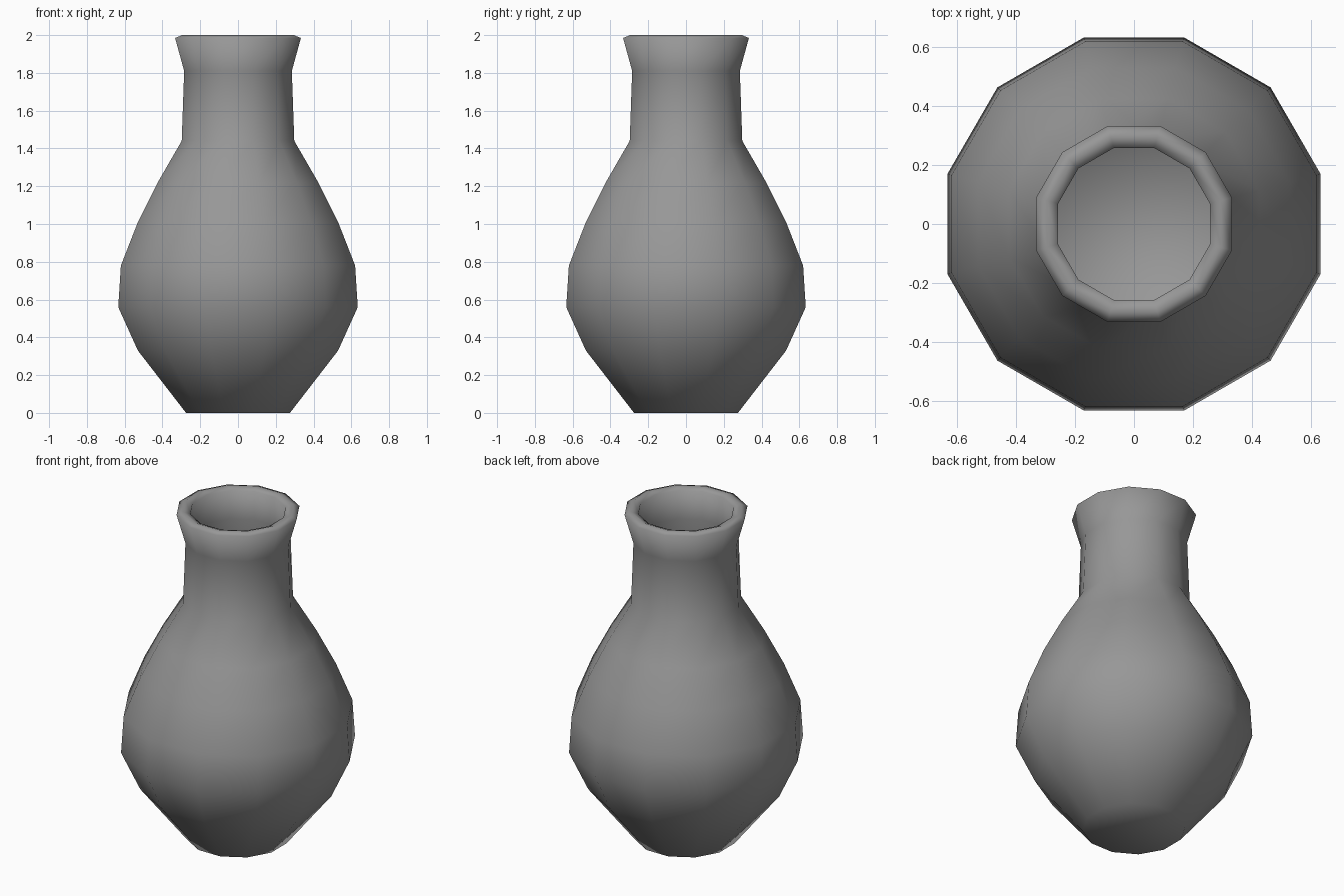
import bpy, bmesh, math

cube = bpy.data.objects.get("Cube")
if cube:
    bpy.data.objects.remove(cube, do_unlink=True)

SIDES = 12
APOTHEM = math.cos(math.pi / SIDES)

# Half-widths across flats and heights: outside, up over the lip, down inside
outside = [(0.275, 0), (0.53, 0.33), (0.634, 0.56), (0.62, 0.78), (0.53, 1.01),
           (0.425, 1.22), (0.298, 1.44), (0.285, 1.81), (0.333, 1.985)]
lip = [(0.296, 2.0), (0.258, 1.985)]
inside = [(r - 0.025, z) for r, z in reversed(outside[1:-1])] + [(0.25, 0.04)]

mat = bpy.data.materials.new("grey_clay")
mat.use_nodes = True
colour = (0.31, 0.31, 0.31, 1)
mat.diffuse_color = colour
mat.node_tree.nodes["Principled BSDF"].inputs["Base Color"].default_value = colour

# Vase body: rings of the profile bridged together
bm = bmesh.new()
rings = []
for r, z in outside + lip + inside:
    ring = []
    for i in range(SIDES):
        a = math.tau * (i + 0.5) / SIDES
        ring.append(bm.verts.new((r / APOTHEM * math.cos(a), r / APOTHEM * math.sin(a), z)))
    rings.append(ring)
for low, high in zip(rings, rings[1:]):
    for i in range(SIDES):
        j = (i + 1) % SIDES
        bm.faces.new((low[i], low[j], high[j], high[i]))

# Foot underside and inner floor
bm.faces.new(rings[0][::-1])
bm.faces.new(rings[-1])
for f in bm.faces:
    f.smooth = True

mesh = bpy.data.meshes.new("vase")
bm.to_mesh(mesh)
bm.free()
mesh.materials.append(mat)
vase = bpy.data.objects.new("vase", mesh)
bpy.context.collection.objects.link(vase)
